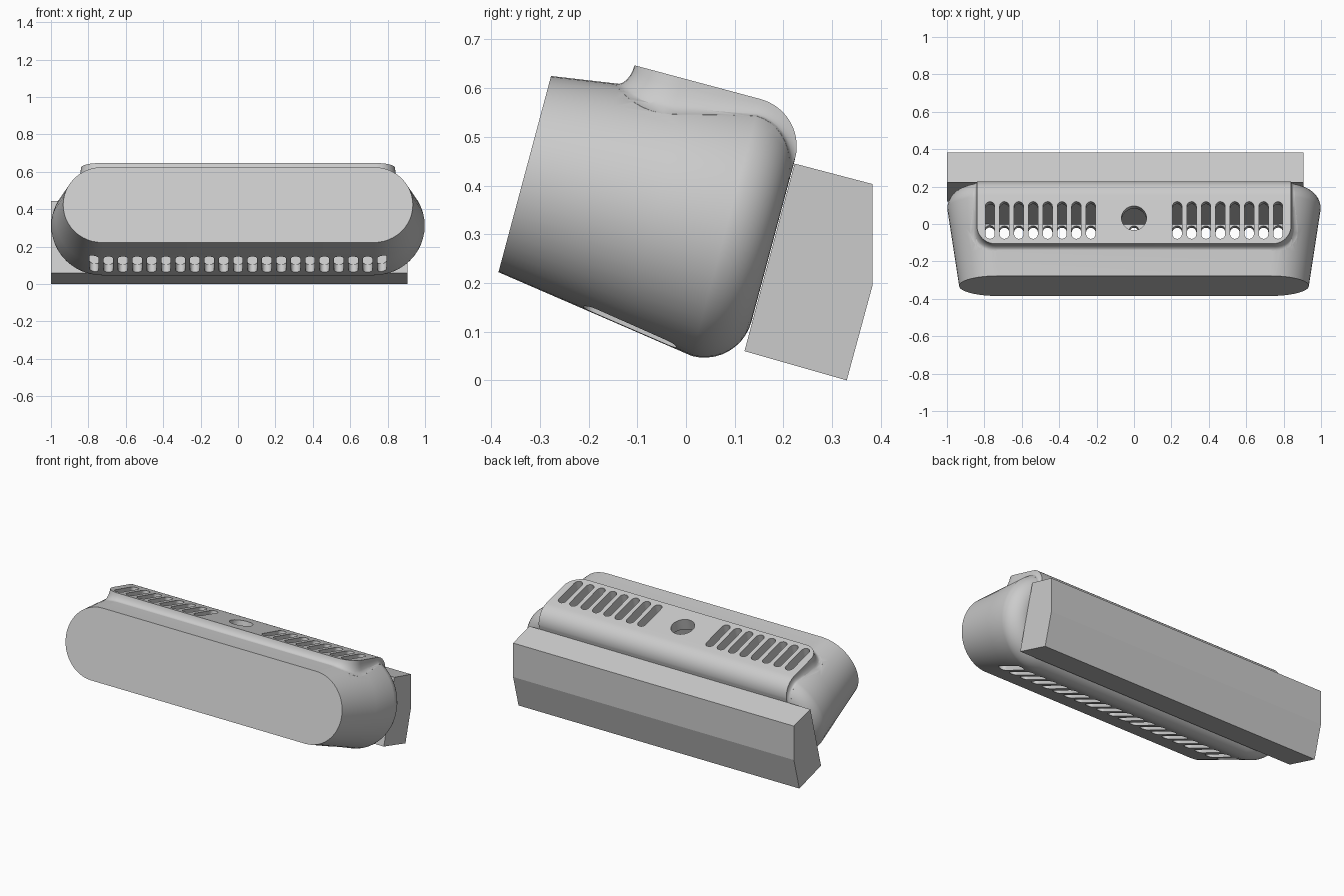
import bpy
import bmesh
from math import sin, cos, pi, sqrt, radians
from mathutils import Vector

if "Cube" in bpy.data.objects:
    bpy.data.objects.remove(bpy.data.objects["Cube"])

grey = bpy.data.materials.new("light_grey")
grey.use_nodes = True
colour = (0.6, 0.6, 0.6, 1)
grey.diffuse_color = colour
grey.node_tree.nodes["Principled BSDF"].inputs["Base Color"].default_value = colour

TILT = radians(15)
HALF = 0.7265                    # half length of the straight part of the body
BEND, FILLET, CORE = 0.428, 0.1, 0.172


def place(x, u, v):
    """Tilted frame (u = depth from the front face, v = height) to world."""
    return Vector((x, -0.331 + u * cos(TILT) + v * sin(TILT),
                   0.4235 - u * sin(TILT) + v * cos(TILT)))


def make_object(name, bm):
    bmesh.ops.recalc_face_normals(bm, faces=bm.faces)
    mesh = bpy.data.meshes.new(name)
    bm.to_mesh(mesh)
    bm.free()
    mesh.materials.append(grey)
    obj = bpy.data.objects.new(name, mesh)
    bpy.context.collection.objects.link(obj)
    return obj


def loft(bm, rings):
    """Closed skin through rings of points, with flat end caps."""
    loops = [[bm.verts.new(p) for p in ring] for ring in rings]
    n = len(loops[0])
    for a, b in zip(loops, loops[1:]):
        for i in range(n):
            j = (i + 1) % n
            bm.faces.new((a[i], a[j], b[j], b[i]))
    bm.faces.new(loops[0])
    bm.faces.new(loops[-1])


def stadium(half, r, n=24):
    right = [(half + r * cos(a), r * sin(a))
             for a in (-pi / 2 + pi * i / n for i in range(n + 1))]
    return right + [(-x, -y) for x, y in right]


def radius(u):
    """Body radius at depth u: a widening cone and a rounded back edge."""
    if u < BEND:
        return 0.2085 + 0.148 * u
    return CORE + sqrt(max(FILLET ** 2 - (u - BEND) ** 2, 0))


def body_height(x, u):
    d = max(abs(x) - HALF, 0)
    return sqrt(max(radius(u) ** 2 - d * d, 0))


def combine(target, tool, operation):
    mod = target.modifiers.new(operation.lower(), 'BOOLEAN')
    mod.operation, mod.object, mod.solver = operation, tool, 'EXACT'
    bpy.context.view_layer.objects.active = target
    bpy.ops.object.modifier_apply(modifier=mod.name)
    bpy.data.objects.remove(tool)


# Body: tapered stadium with a rounded back edge
depths = [0, 0.14, 0.28] + [BEND + FILLET * sin(pi / 2 * i / 10) for i in range(11)]
bm = bmesh.new()
loft(bm, [[place(x, u, v) for x, v in stadium(HALF, radius(u))] for u in depths])
body = make_object("body", bm)

# Raised top panel: rounded front corners and a concave flare onto the body
outline = []                     # x, u and outward direction
for i in range(11):
    a = pi / 2 * i / 10
    outline.append((0.74 + 0.1 * sin(a), 0.26 - 0.1 * cos(a), sin(a), -cos(a)))
for u in [0.35] + [BEND + 0.0995 * sin(pi / 2 * i / 10) for i in range(11)]:
    outline.append((0.84, u, 1, 0))


def panel_ring(a, drop=0.0):
    ring = []
    for x, u, nx, nu in outline:
        top = 0.002 + min(radius(u) if u > BEND else 0.272, 0.272)
        flare = 0.65 * (top - body_height(x, u))
        px, pu = x + nx * flare * (1 - cos(a)), u + nu * flare * (1 - cos(a))
        base = body_height(x + nx * flare, u + nu * flare)
        ring.append((px, pu, top - (top - base) * sin(a) - drop))
    return ring


bm = bmesh.new()
rings = [panel_ring(pi / 2 * i / 6) for i in range(7)] + [panel_ring(pi / 2, 0.04)]
loops = []
for ring in rings:
    right = [bm.verts.new(place(*p)) for p in ring]
    left = [bm.verts.new(place(-x, u, v)) for x, u, v in ring]
    loops.append((right, left))
count = len(outline)
for (r0, l0), (r1, l1) in zip(loops, loops[1:]):
    for i in range(count - 1):
        bm.faces.new((r0[i], r0[i + 1], r1[i + 1], r1[i]))
        bm.faces.new((l0[i + 1], l0[i], l1[i], l1[i + 1]))
    for i in (0, count - 1):
        bm.faces.new((l0[i], r0[i], r1[i], l1[i]))
for r, l in (loops[0], loops[-1]):
    for i in range(count - 1):
        bm.faces.new((r[i], r[i + 1], l[i + 1], l[i]))
combine(body, make_object("top_panel", bm), 'UNION')

# Inner cavity
bm = bmesh.new()
loft(bm, [[place(x, u, v) for x, v in stadium(HALF, r)]
          for u, r in ((0.03, 0.175), (0.4, 0.225))])
combine(body, make_object("cavity", bm), 'DIFFERENCE')

# Vent slots through top and bottom, and the round hole in the top
bm = bmesh.new()
for k in range(-10, 11):
    top = 0.4 if abs(k) > 2 else -0.05
    slot = [(0.077 * k + s, 0.29 + t) for t, s in stadium(0.078, 0.025, 10)]
    loft(bm, [[place(x, u, v) for x, u in slot] for v in (-0.4, top)])
hole = [(0.067 * cos(2 * pi * i / 32), 0.302 + 0.067 * sin(2 * pi * i / 32))
        for i in range(32)]
loft(bm, [[place(x, u, v) for x, u in hole] for v in (0, 0.4)])
combine(body, make_object("vent_cutter", bm), 'DIFFERENCE')

bpy.ops.object.select_all(action='DESELECT')
body.select_set(True)
bpy.context.view_layer.objects.active = body
bpy.ops.object.shade_smooth_by_angle(angle=radians(30))

# Mounting block behind the body
side = [(0.12, 0.06), (0.223, 0.445), (0.383, 0.403), (0.383, 0.195), (0.33, 0)]
bm = bmesh.new()
loft(bm, [[Vector((x, y, z)) for y, z in side] for x in (-1, 0.905)])
make_object("mounting_block", bm)
